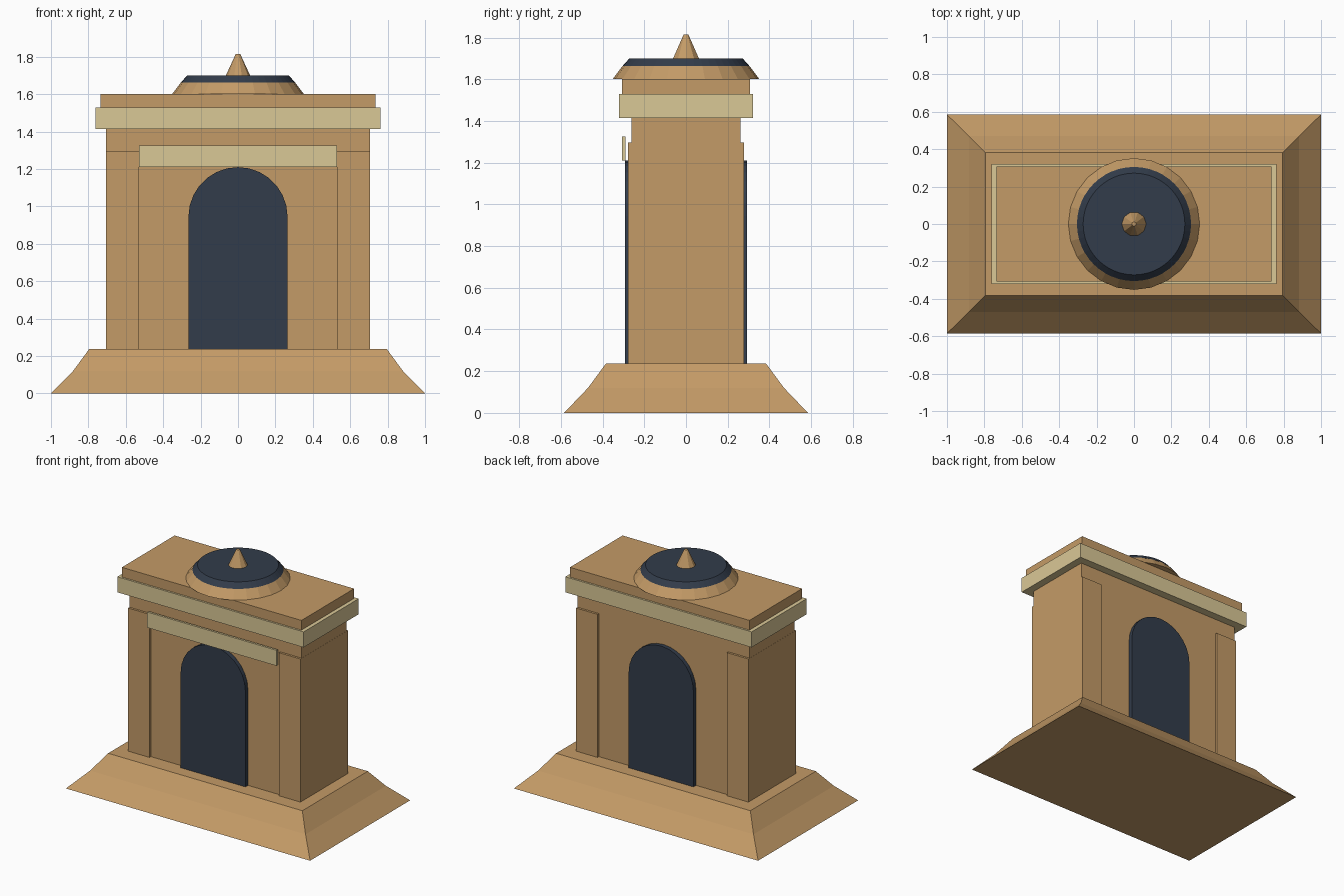
import bpy, bmesh, math

if "Cube" in bpy.data.objects:
    bpy.data.objects.remove(bpy.data.objects["Cube"])


def mat(name, rgb):
    m = bpy.data.materials.new(name)
    m.diffuse_color = (*rgb, 1)
    m.use_nodes = True
    m.node_tree.nodes["Principled BSDF"].inputs["Base Color"].default_value = m.diffuse_color
    return m


TAN = mat("tan stone", (0.552, 0.328, 0.136))
CREAM = mat("cream trim", (0.701, 0.578, 0.305))
DARK = mat("dark slate", (0.032, 0.045, 0.069))


def loft(name, rings, material):
    """Skin a stack of equal-count point rings and cap both ends."""
    bm = bmesh.new()
    loops = [[bm.verts.new(p) for p in ring] for ring in rings]
    n = len(loops[0])
    for a, b in zip(loops, loops[1:]):
        for i in range(n):
            j = (i + 1) % n
            bm.faces.new((a[i], a[j], b[j], b[i]))
    bm.faces.new(loops[0][::-1])
    bm.faces.new(loops[-1])
    bmesh.ops.recalc_face_normals(bm, faces=bm.faces[:])
    me = bpy.data.meshes.new(name)
    bm.to_mesh(me)
    bm.free()
    me.materials.append(material)
    ob = bpy.data.objects.new(name, me)
    bpy.context.collection.objects.link(ob)
    return ob


def rect(x0, x1, y0, y1, z):
    return [(x0, y0, z), (x1, y0, z), (x1, y1, z), (x0, y1, z)]


def box(name, x0, x1, y0, y1, z0, z1, material):
    return loft(name, [rect(x0, x1, y0, y1, z) for z in (z0, z1)], material)


def turned(name, profile, sides, material):
    """Round part from (radius, height) pairs."""
    return loft(name, [[(r * math.cos(math.tau * i / sides), r * math.sin(math.tau * i / sides), z)
                        for i in range(sides)] for r, z in profile], material)


# Flared plinth
loft("plinth", [rect(-x, x, -y, y, z) for x, y, z in
                ((1.0, 0.585, 0), (0.882, 0.47, 0.12), (0.795, 0.383, 0.238))], TAN)

# Main block with corner pilasters front and back
box("body", -0.705, 0.705, -0.262, 0.262, 0.238, 1.415, TAN)
for side, x0, x1 in (("left", -0.706, -0.53), ("right", 0.53, 0.706)):
    box(side + "_pilaster", x0, x1, -0.278, 0.278, 0.238, 1.297, TAN)

# Arched door slab, showing on front and back
R, SPRING, STEPS = 0.265, 0.945, 14
arch = [(-R, 0.238), (R, 0.238)] + [
    (R * math.cos(math.pi * i / STEPS), SPRING + R * math.sin(math.pi * i / STEPS))
    for i in range(STEPS + 1)]
loft("arched_door", [[(x, y, z) for x, z in arch] for y in (-0.292, 0.292)], DARK)

# Sign plate above the front door, standing clear of the wall
box("lintel_plate", -0.53, 0.53, -0.306, -0.29, 1.21, 1.325, CREAM)

# Cornice and roof slab
box("cornice", -0.763, 0.763, -0.322, 0.322, 1.415, 1.53, CREAM)
box("roof_slab", -0.735, 0.735, -0.308, 0.308, 1.53, 1.602, TAN)

# Roof disc, dark cap and finial
turned("roof_ring", ((0.352, 1.601), (0.305, 1.663)), 24, TAN)
turned("roof_cap", ((0.305, 1.663), (0.272, 1.70)), 48, DARK)
turned("finial", ((0.065, 1.70), (0.012, 1.815)), 10, TAN)
